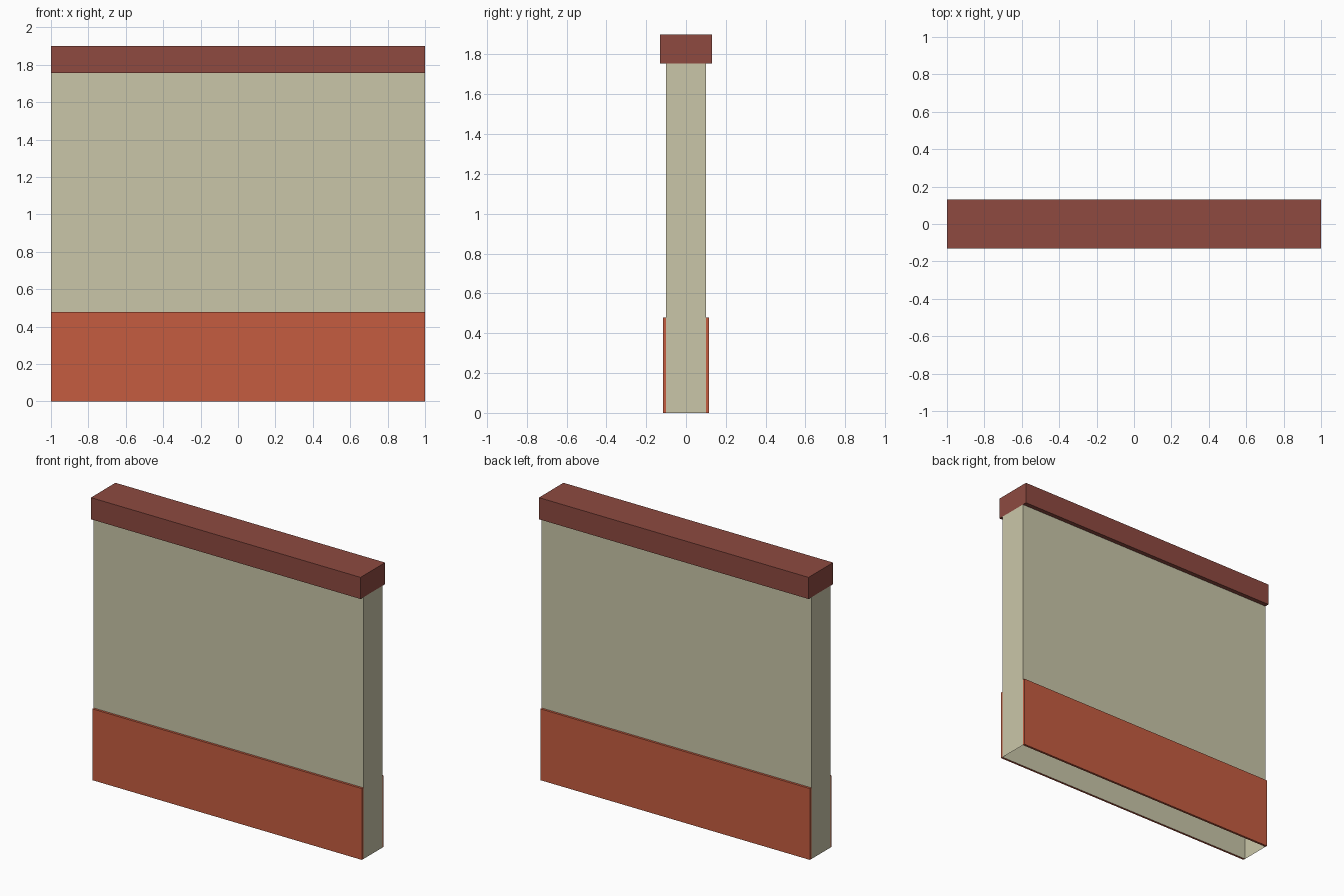
import bpy, bmesh
from mathutils import Vector

if "Cube" in bpy.data.objects:
    bpy.data.objects.remove(bpy.data.objects["Cube"])


def linear(c):
    c /= 255
    return c / 12.92 if c <= 0.04045 else ((c + 0.055) / 1.055) ** 2.4


def material(name, rgb):
    m = bpy.data.materials.new(name)
    m.diffuse_color = (*[linear(c) for c in rgb], 1)
    m.use_nodes = True
    m.node_tree.nodes["Principled BSDF"].inputs["Base Color"].default_value = m.diffuse_color
    return m


def box(name, lo, hi, mat, open_sides=()):
    """Box between two corners, leaving out faces that point along open_sides."""
    bm = bmesh.new()
    bmesh.ops.create_cube(bm, size=1)
    bm.normal_update()
    gone = [f for f in bm.faces if any(f.normal.dot(Vector(d)) > 0.9 for d in open_sides)]
    bmesh.ops.delete(bm, geom=gone, context='FACES_ONLY')
    for v in bm.verts:
        v.co = [a + (b - a) * (c + 0.5) for a, b, c in zip(lo, hi, v.co)]
    mesh = bpy.data.meshes.new(name)
    bm.to_mesh(mesh)
    bm.free()
    mesh.materials.append(mat)
    ob = bpy.data.objects.new(name, mesh)
    bpy.context.collection.objects.link(ob)
    return ob


plaster = material("cream plaster", (202, 198, 169))
brick = material("orange brick", (197, 92, 64))
coping = material("dark red coping", (142, 74, 64))

PLINTH_TOP, WALL_TOP, CAP_TOP = 0.478, 1.755, 1.9

# Hollow wall, open underneath and closed above by the coping
box("wall", (-1, -0.1, 0), (1, 0.1, WALL_TOP), plaster, [(0, 0, -1), (0, 0, 1)])

# Wider coping along the top
box("coping", (-1, -0.13, WALL_TOP), (1, 0.13, CAP_TOP), coping)

# Thin plinth strips on both faces, open where they meet the wall
box("front_plinth", (-1, -0.115, 0), (1, -0.1, PLINTH_TOP), brick, [(0, 1, 0)])
box("back_plinth", (-1, 0.1, 0), (1, 0.115, PLINTH_TOP), brick, [(0, -1, 0)])
